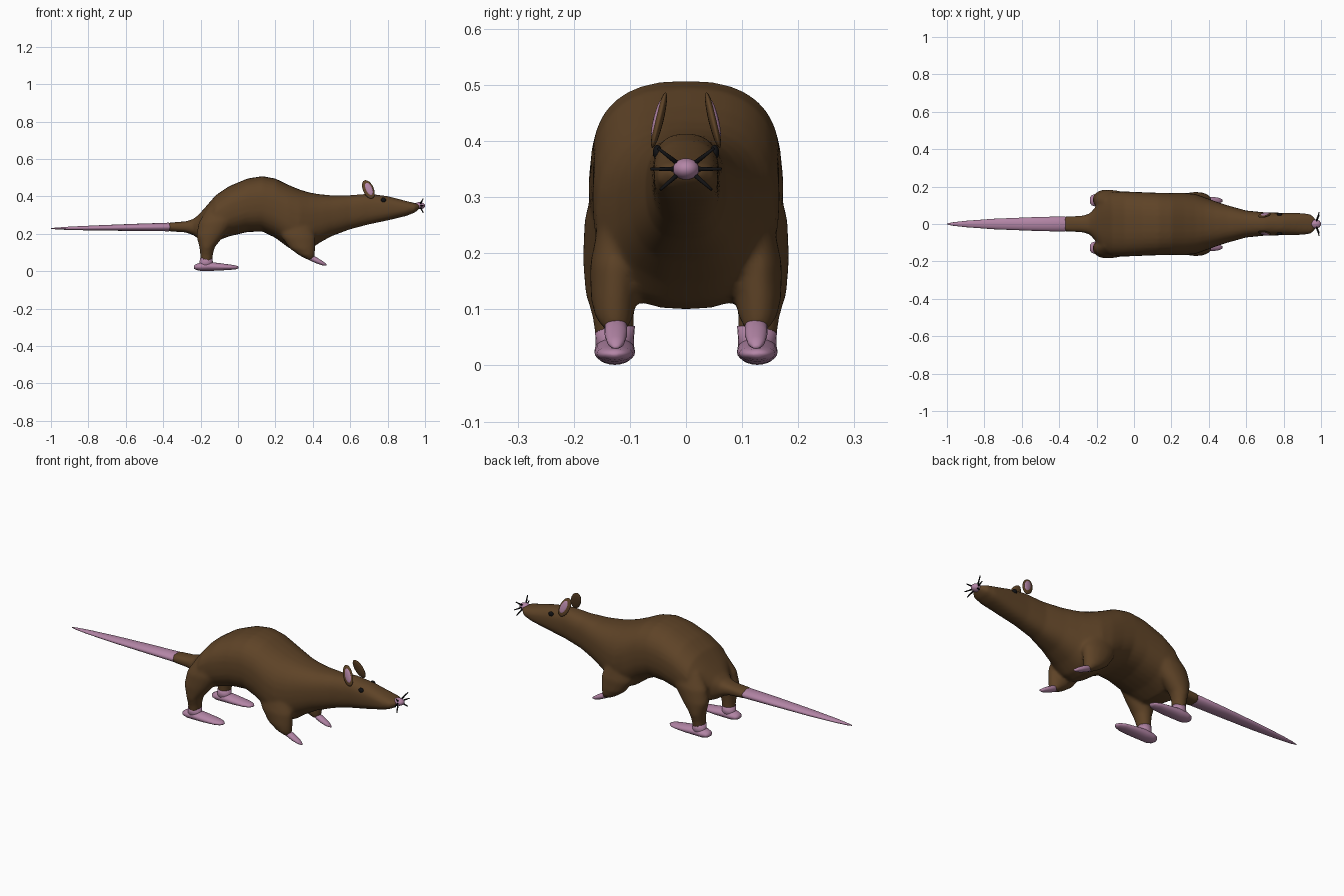
import bpy, bmesh, math
from mathutils import Vector, Matrix

if "Cube" in bpy.data.objects:
    bpy.data.objects.remove(bpy.data.objects["Cube"])


def material(name, rgb):
    m = bpy.data.materials.new(name)
    m.diffuse_color = (*rgb, 1)
    m.use_nodes = True
    m.node_tree.nodes["Principled BSDF"].inputs["Base Color"].default_value = m.diffuse_color
    return m


BROWN = material("brown fur", (0.112, 0.056, 0.020))
PINK = material("pink skin", (0.45, 0.235, 0.38))
BLACK = material("black", (0.006, 0.006, 0.007))


def loft(bm, stations, axis, power=2.0, sides=24):
    """Rings (x, y, z, half_a, half_b) square to axis 'x' (y, z) or 'z' (x, y)."""
    rings = []
    for x, y, z, a, b in stations:
        ring = []
        for i in range(sides):
            t = 2 * math.pi * i / sides
            c, s = math.cos(t), math.sin(t)
            u = a * math.copysign(abs(c) ** (2 / power), c)
            v = b * math.copysign(abs(s) ** (2 / power), s)
            ring.append(bm.verts.new((x, y + u, z + v) if axis == 'x' else (x + u, y + v, z)))
        rings.append(ring)
    for r, q in zip(rings, rings[1:]):
        for i in range(sides):
            j = (i + 1) % sides
            bm.faces.new((r[i], r[j], q[j], q[i]))
    bm.faces.new(rings[0])
    bm.faces.new(rings[-1])


def ball(bm, centre, radii, rot=Matrix.Identity(4)):
    m = Matrix.Translation(centre) @ rot @ Matrix.Diagonal((*radii, 1))
    bmesh.ops.create_uvsphere(bm, u_segments=20, v_segments=12, radius=1, matrix=m)


def finish(bm, name, mat, mirror=False):
    bmesh.ops.recalc_face_normals(bm, faces=bm.faces[:])
    me = bpy.data.meshes.new(name)
    bm.to_mesh(me)
    bm.free()
    me.materials.append(mat)
    ob = bpy.data.objects.new(name, me)
    bpy.context.collection.objects.link(ob)
    for p in me.polygons:
        p.use_smooth = True
    if mirror:
        mod = ob.modifiers.new("mirror", 'MIRROR')
        mod.use_axis = (False, True, False)
    return ob


# Body: x, bottom, top, half width
BODY = [
    (-.375, .213, .259, .040), (-.28, .207, .266, .044), (-.24, .193, .278, .054),
    (-.21, .172, .302, .085), (-.17, .160, .347, .145), (-.12, .158, .405, .172),
    (-.05, .185, .453, .174), (.05, .209, .495, .170), (.13, .212, .508, .167),
    (.20, .178, .495, .166), (.27, .125, .461, .167), (.33, .098, .436, .160),
    (.38, .112, .421, .142), (.43, .148, .412, .123), (.50, .187, .405, .100),
    (.60, .224, .406, .072), (.70, .250, .414, .062), (.80, .271, .401, .060),
    (.90, .295, .375, .058), (.945, .313, .364, .052), (.97, .333, .358, .030)]
bm = bmesh.new()
loft(bm, [(x, 0, (b + t) / 2, w, (t - b) / 2) for x, b, t, w in BODY], 'x', 2.5, 32)

# Legs, blended into the body by the remesh
for s in (1, -1):
    loft(bm, [(-.170, s * .127, .045, .032, .034), (-.168, s * .130, .09, .034, .038),
              (-.165, s * .134, .13, .042, .046), (-.148, s * .130, .19, .075, .054),
              (-.115, s * .125, .26, .095, .056), (-.06, s * .11, .34, .10, .05)], 'z')
    loft(bm, [(.388, s * .125, .062, .018, .020), (.368, s * .128, .085, .042, .034),
              (.345, s * .128, .12, .068, .042), (.325, s * .125, .18, .090, .046),
              (.30, s * .11, .26, .09, .045)], 'z')
body = finish(bm, "body", BROWN)
mod = body.modifiers.new("blend", 'REMESH')
mod.mode = 'VOXEL'
mod.voxel_size = 0.008
mod.use_smooth_shade = True
mod = body.modifiers.new("soften", 'SMOOTH')
mod.factor = 0.5
mod.iterations = 8

# Tail
bm = bmesh.new()
loft(bm, [(-1.0, 0, .228, .002, .002), (-.97, 0, .228, .009, .005), (-.9, 0, .229, .017, .009),
          (-.75, 0, .231, .028, .014), (-.55, 0, .234, .036, .019),
          (-.37, 0, .236, .041, .023), (-.36, 0, .236, .036, .02)], 'x')
finish(bm, "tail", PINK)

# Hind feet with ankle cuffs
bm = bmesh.new()
loft(bm, [(-.236, .127, .022, .014, .008), (-.225, .127, .022, .028, .015),
          (-.20, .127, .024, .035, .023), (-.16, .127, .026, .036, .025),
          (-.10, .127, .023, .036, .020), (-.04, .127, .021, .032, .014),
          (-.01, .127, .020, .022, .010), (.004, .127, .020, .008, .004)], 'x')
loft(bm, [(-.172, .127, .02, .046, .034), (-.170, .127, .045, .036, .034),
          (-.170, .127, .070, .033, .036)], 'z')
finish(bm, "hind_feet", PINK, True)

# Front feet
bm = bmesh.new()
loft(bm, [(.372, .125, .078, .014, .014), (.395, .125, .069, .020, .017),
          (.425, .125, .055, .020, .016), (.455, .125, .041, .015, .011),
          (.474, .125, .033, .005, .004)], 'x')
finish(bm, "front_feet", PINK, True)

# Ears: flat leaves leaning back and inward, pink inside
up = Vector((-.040, -.022, .09)).normalized()
side = Vector((0, 1, .2)).cross(up).normalized()
out = up.cross(side)
out = out if out.y > 0 else -out
tilt = Matrix((side, out, up)).transposed().to_4x4()
centre = Vector((.697, .048, .437))
bm = bmesh.new()
ball(bm, centre, (.029, .008, .054), tilt)
finish(bm, "ears", BROWN, True)
bm = bmesh.new()
ball(bm, centre + out * .0045 + side * .003, (.018, .006, .037), tilt)
finish(bm, "inner_ears", PINK, True)

# Eyes
bm = bmesh.new()
ball(bm, (.778, .051, .380), (.014, .008, .013))
finish(bm, "eyes", BLACK, True)

# Nose
bm = bmesh.new()
ball(bm, (.971, 0, .350), (.029, .024, .019))
finish(bm, "nose", PINK)

# Whiskers: three per side
bm = bmesh.new()
for y, z in ((.050, .387), (.063, .350), (.046, .313)):
    a, b = Vector((.975, .014, .350 + (z - .35) * .25)), Vector((.990, y, z))
    d = b - a
    m = Matrix.Translation((a + b) / 2) @ d.to_track_quat('Z', 'Y').to_matrix().to_4x4()
    bmesh.ops.create_cone(bm, cap_ends=True, segments=8, radius1=.0045, radius2=.0025,
                          depth=d.length, matrix=m)
finish(bm, "whiskers", BLACK, True)
